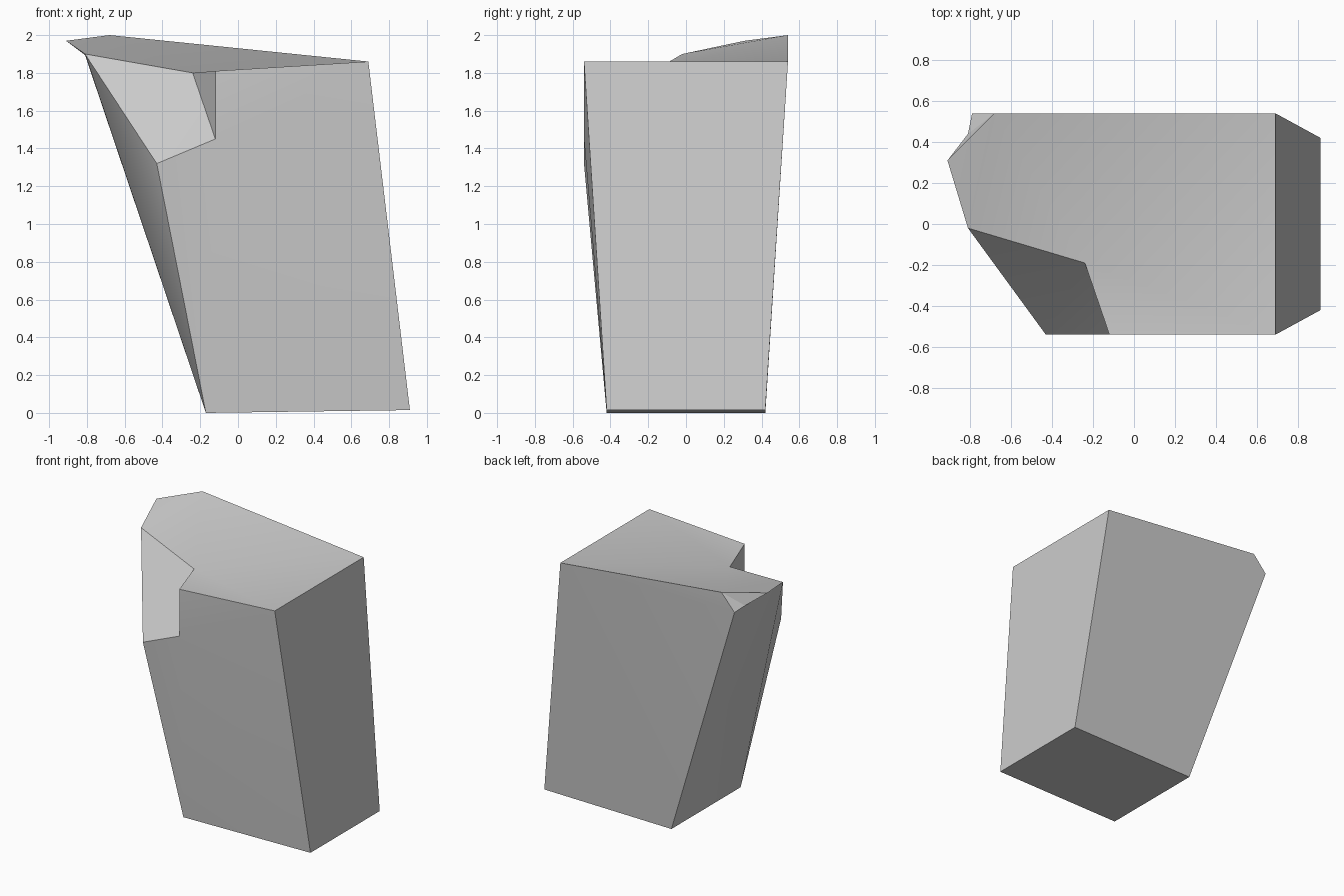
import bpy, bmesh
from math import radians
from mathutils import Vector

old = bpy.data.objects.get("Cube")
if old:
    bpy.data.objects.remove(old, do_unlink=True)

# One plain stone colour
stone = bpy.data.materials.new("stone_grey")
stone.use_nodes = True
grey = (0.6, 0.6, 0.6, 1)
stone.diffuse_color = grey
stone.node_tree.nodes["Principled BSDF"].inputs["Base Color"].default_value = grey

FRONT, BACK = -0.54, 0.54
FOOT = 0.42

# Corners of the leaning block
corners = {
    "foot_front": (-0.17, -FOOT, 0), "foot_back": (-0.17, FOOT, 0),
    "heel_front": (0.91, -FOOT, 0.015), "heel_back": (0.91, FOOT, 0.015),
    "top_front": (0.69, FRONT, 1.86), "top_back": (0.69, BACK, 1.86),
    # overhanging lip
    "peak": (-0.68, BACK, 2.0), "tip": (-0.91, 0.31, 1.97), "lip": (-0.81, -0.02, 1.9),
    # small chip at the back
    "chip_low": (-0.79, BACK, 1.875), "chip_inner": (-0.81, 0.44, 1.895),
    # large notch at the front
    "notch_inner": (-0.24, -0.19, 1.8), "notch_top": (-0.12, FRONT, 1.81),
    "notch_side": (-0.12, FRONT, 1.45), "notch_low": (-0.43, FRONT, 1.32),
}

faces = [
    # sides and base
    "foot_front heel_front top_front notch_top notch_side notch_low",
    "heel_front heel_back top_back top_front",
    "heel_back foot_back chip_low peak top_back",
    "foot_front foot_back heel_back heel_front",
    # top
    "top_front top_back notch_inner", "top_front notch_inner notch_top",
    "top_back peak notch_inner", "peak lip notch_inner", "peak tip lip",
    # leaning side
    "foot_front notch_low lip", "foot_front lip foot_back",
    "foot_back lip chip_inner", "foot_back chip_inner chip_low",
    "lip tip chip_inner",
    # back chip
    "peak chip_low chip_inner", "peak chip_inner tip",
    # front notch
    "lip notch_low notch_inner", "notch_low notch_side notch_inner",
    "notch_side notch_top notch_inner",
]

bm = bmesh.new()
points = {name: bm.verts.new(Vector(co)) for name, co in corners.items()}
for names in faces:
    bm.faces.new([points[n] for n in names.split()])
bmesh.ops.recalc_face_normals(bm, faces=bm.faces)
bmesh.ops.triangulate(bm, faces=[f for f in bm.faces if len(f.verts) > 4])

mesh = bpy.data.meshes.new("stone_block")
bm.to_mesh(mesh)
bm.free()
mesh.materials.append(stone)
block = bpy.data.objects.new("stone_block", mesh)
bpy.context.collection.objects.link(block)

# Soft shading across the shallow bends only
bpy.ops.object.select_all(action="DESELECT")
block.select_set(True)
bpy.context.view_layer.objects.active = block
bpy.ops.object.shade_smooth_by_angle(angle=radians(30))
